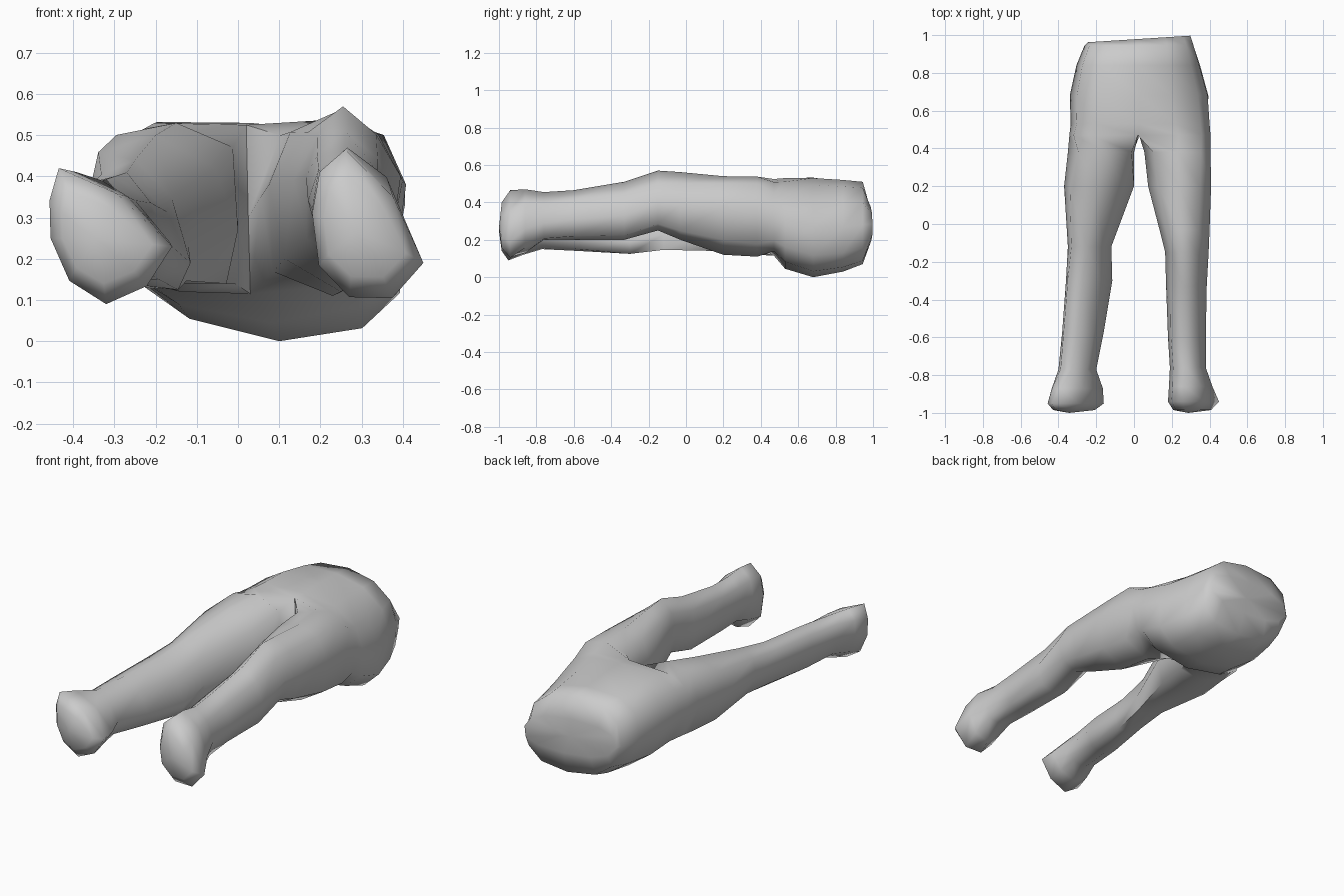
import bpy, bmesh
from math import sin, cos, pi
from mathutils import Vector

bm = bmesh.new()


def ring(row, steps):
    """Section through left, top, right and bottom points; steps per quarter."""
    y, lx, lz, tx, tz, rx, rz, bx, bz, ul, ur, lo = row
    card = [Vector((lx, y, lz)), Vector((tx, y, tz)), Vector((rx, y, rz)), Vector((bx, y, bz))]
    c = Vector(((lx + rx) / 2, y, (tz + bz) / 2))
    pts = []
    for i, e in enumerate((ul, ur, lo, lo)):
        a, b = card[i] - c, card[(i + 1) % 4] - c
        pts.append(card[i])
        for s in range(1, steps):
            t = s / steps * pi / 2
            pts.append(c + a * cos(t) ** e + b * sin(t) ** e)
    return pts


def shrink(pts, sx, sz, y, tilt=0.0):
    c = sum(pts, Vector()) / len(pts)
    return [Vector((c.x + (p.x - c.x) * sx, y + tilt * p.x, c.z + (p.z - c.z) * sz)) for p in pts]


def skin(loops):
    n = len(loops[0])
    for a, b in zip(loops, loops[1:]):
        for i in range(n):
            j = (i + 1) % n
            bm.faces.new((a[i], a[j], b[j], b[i]))


def verts(pts):
    return [bm.verts.new(p) for p in pts]


def cap(loop, offset):
    """Fan closing a loop with one centre point."""
    v = bm.verts.new(sum((p.co for p in loop), Vector()) / len(loop) + Vector((0, offset, 0)))
    for i in range(len(loop)):
        bm.faces.new((loop[i], loop[(i + 1) % len(loop)], v))


# hips and seat: y, then left / top / right / bottom (x, z),
# then squareness of the upper left, upper right and lower corners
hip_rows = [
    (0.945, -0.262, 0.30, 0.02, 0.51, 0.315, 0.28, 0.07, 0.07, 0.75, 0.9, 0.8),
    (0.84, -0.305, 0.30, 0.02, 0.52, 0.345, 0.27, 0.09, 0.03, 0.72, 1.0, 0.8),
    (0.68, -0.34, 0.31, 0.03, 0.53, 0.39, 0.27, 0.10, 0.00, 0.70, 1.1, 0.8),
    (0.53, -0.335, 0.32, 0.03, 0.53, 0.40, 0.31, 0.08, 0.045, 0.65, 0.95, 0.75),
    (0.47, -0.342, 0.33, 0.02, 0.525, 0.405, 0.33, 0.03, 0.115, 0.58, 0.8, 0.62),
]
hip_pts = [ring(r, 3) for r in hip_rows]
hip_pts.insert(0, shrink(hip_pts[0], 0.94, 0.45, 0.978, 0.06))
hips = [verts(p) for p in hip_pts]
skin(hips)
cap(hips[0], -0.006)

# straight left leg
left_rows = [
    (0.38, -0.35, 0.34, -0.15, 0.53, 0.00, 0.30, -0.14, 0.12, 0.65, 0.6, 0.6),
    (0.20, -0.37, 0.32, -0.20, 0.50, 0.00, 0.27, -0.17, 0.14, 0.75, 0.8, 0.7),
    (-0.12, -0.35, 0.30, -0.25, 0.44, -0.12, 0.23, -0.20, 0.16, 0.85, 0.9, 0.9),
    (-0.30, -0.36, 0.29, -0.27, 0.41, -0.115, 0.19, -0.22, 0.13, 0.9, 0.9, 1.2),
    (-0.57, -0.38, 0.28, -0.30, 0.40, -0.16, 0.23, -0.27, 0.14, 0.9, 0.9, 1.0),
    (-0.77, -0.40, 0.28, -0.33, 0.39, -0.20, 0.25, -0.30, 0.15, 1.1, 0.95, 1.0),
    (-0.87, -0.435, 0.27, -0.39, 0.41, -0.165, 0.24, -0.32, 0.12, 1.5, 0.95, 1.2),
    (-0.95, -0.455, 0.25, -0.435, 0.42, -0.16, 0.23, -0.32, 0.09, 1.75, 0.9, 1.3),
]

# raised right leg with bent knee
right_rows = [
    (0.38, 0.055, 0.35, 0.23, 0.538, 0.405, 0.36, 0.23, 0.11, 0.9, 1.0, 0.55),
    (0.20, 0.075, 0.38, 0.24, 0.54, 0.408, 0.38, 0.25, 0.12, 1.1, 1.2, 0.6),
    (-0.03, 0.135, 0.39, 0.25, 0.562, 0.40, 0.39, 0.27, 0.20, 1.2, 1.3, 0.75),
    (-0.15, 0.165, 0.40, 0.255, 0.57, 0.395, 0.40, 0.28, 0.25, 1.4, 1.4, 0.9),
    (-0.33, 0.17, 0.34, 0.26, 0.51, 0.385, 0.33, 0.28, 0.20, 1.1, 1.1, 0.9),
    (-0.60, 0.18, 0.32, 0.26, 0.465, 0.38, 0.31, 0.28, 0.20, 1.0, 0.9, 0.9),
    (-0.76, 0.19, 0.31, 0.27, 0.455, 0.38, 0.29, 0.29, 0.20, 1.0, 0.9, 0.9),
    (-0.86, 0.185, 0.31, 0.265, 0.47, 0.415, 0.26, 0.29, 0.13, 1.3, 0.8, 1.1),
    (-0.94, 0.18, 0.31, 0.26, 0.465, 0.45, 0.19, 0.27, 0.107, 1.4, 0.75, 1.2),
]

# split the last hip loop at the crotch and run each leg from its half
h = hips[-1]
crotch = bm.verts.new((0.025, 0.475, 0.30))
left_start = [h[0], h[1], h[2], h[3], crotch, h[9], h[10], h[11]]
right_start = [crotch, h[3], h[4], h[5], h[6], h[7], h[8], h[9]]
for start, rows in ((left_start, left_rows), (right_start, right_rows)):
    pts = [ring(r, 2) for r in rows]
    pts.append(shrink(pts[-1], 0.74, 0.68, -0.985))
    loops = [start] + [verts(p) for p in pts]
    skin(loops)
    cap(loops[-1], -0.015)

bmesh.ops.recalc_face_normals(bm, faces=bm.faces)
me = bpy.data.meshes.new("trousers")
bm.to_mesh(me)
bm.free()
trousers = bpy.data.objects.new("trousers", me)
bpy.context.collection.objects.link(trousers)
bpy.context.view_layer.objects.active = trousers
trousers.select_set(True)
bpy.ops.object.shade_smooth_by_angle(angle=1.4)
